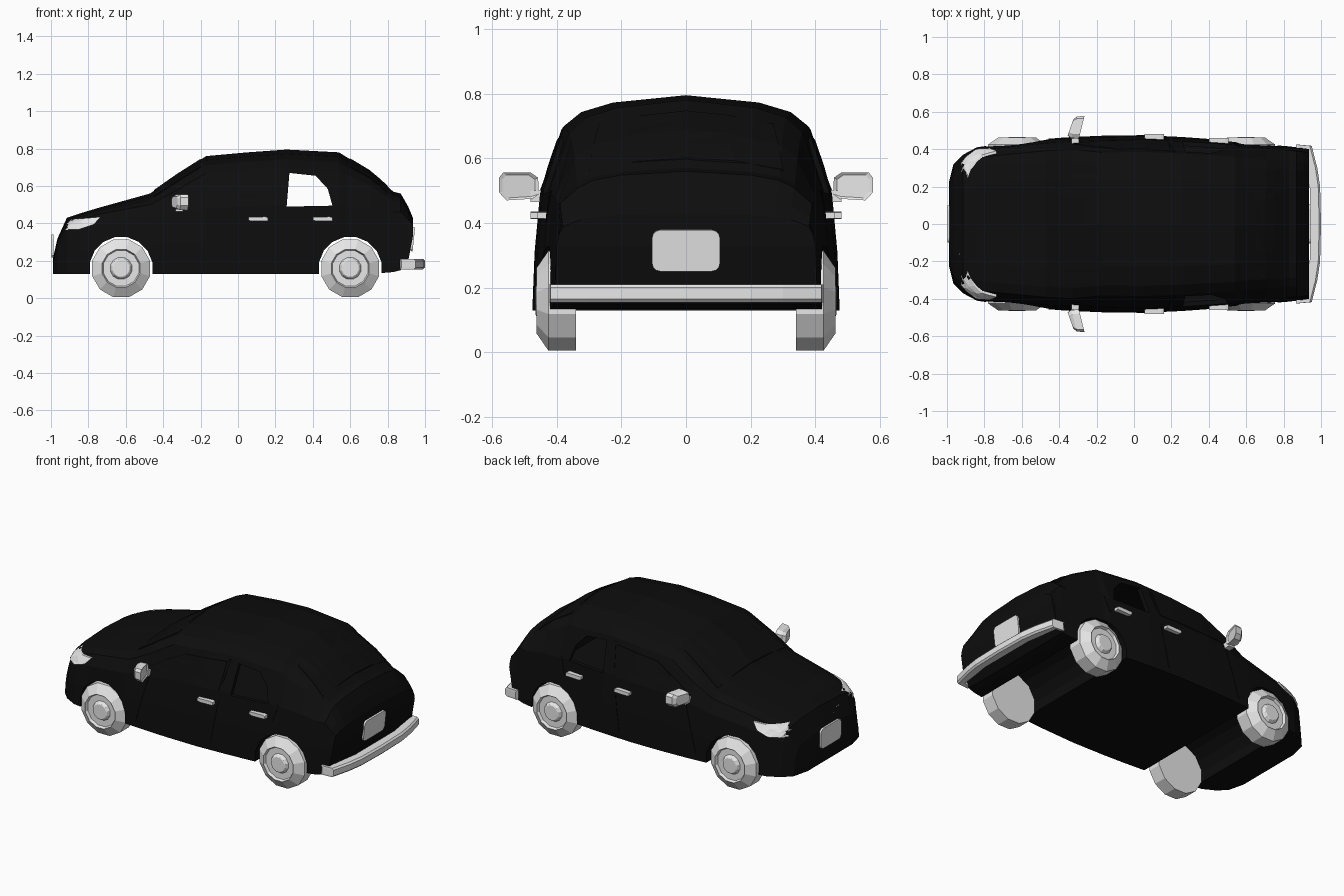
import bpy, bmesh, math
from mathutils import Vector, Matrix
from mathutils.bvhtree import BVHTree

if "Cube" in bpy.data.objects:
    bpy.data.objects.remove(bpy.data.objects["Cube"], do_unlink=True)


def material(name, v):
    m = bpy.data.materials.new(name)
    m.use_nodes = True
    m.diffuse_color = (v, v, v, 1)
    m.node_tree.nodes["Principled BSDF"].inputs["Base Color"].default_value = (v, v, v, 1)
    return m


BLACK = material("black_paint", 0.004)
GREY = material("light_grey", 0.8)


def finish(name, bm, mat):
    bmesh.ops.recalc_face_normals(bm, faces=bm.faces)
    mesh = bpy.data.meshes.new(name)
    bm.to_mesh(mesh)
    bm.free()
    mesh.materials.append(mat)
    ob = bpy.data.objects.new(name, mesh)
    bpy.context.collection.objects.link(ob)
    return ob


def loft(name, rings, mat):
    """Skin closed rings of points and cap both ends."""
    bm = bmesh.new()
    rows = [[bm.verts.new(p) for p in r] for r in rings]
    n = len(rows[0])
    for a, b in zip(rows, rows[1:]):
        for i in range(n):
            bm.faces.new((a[i], a[(i + 1) % n], b[(i + 1) % n], b[i]))
    bm.faces.new(rows[0])
    bm.faces.new(rows[-1])
    return finish(name, bm, mat)


def prism_y(name, outline, y0, y1, mat):
    return loft(name, [[(x, y, z) for x, z in outline] for y in (y0, y1)], mat)


def circle(cx, cz, r, n):
    return [(cx + r * math.cos((i + .5) * math.tau / n),
             cz + r * math.sin((i + .5) * math.tau / n)) for i in range(n)]


def cut(target, cutter):
    mod = target.modifiers.new("cut", 'BOOLEAN')
    mod.operation, mod.solver, mod.object = 'DIFFERENCE', 'EXACT', cutter
    bpy.context.view_layer.objects.active = target
    bpy.ops.object.modifier_apply(modifier=mod.name)
    bpy.data.objects.remove(cutter, do_unlink=True)


# Body sections: x, half width, floor, belt, roof edge, roof centre
STATIONS = [
    (-.99, .22, .13, .16, .19, .21), (-.965, .32, .13, .24, .29, .32),
    (-.915, .37, .13, .34, .39, .43), (-.84, .41, .13, .37, .42, .455),
    (-.74, .425, .13, .39, .45, .485), (-.47, .455, .13, .43, .50, .56),
    (-.33, .465, .13, .46, .575, .66), (-.17, .472, .13, .48, .67, .76),
    (.05, .475, .13, .49, .69, .78), (.26, .465, .13, .50, .70, .795),
    (.54, .445, .13, .50, .68, .78), (.58, .435, .13, .49, .66, .755),
    (.71, .425, .13, .48, .60, .68), (.83, .415, .14, .46, .52, .57),
    (.87, .41, .15, .46, .51, .56), (.91, .405, .2, .42, .45, .49),
    (.935, .40, .33, .39, .41, .43)]


def section(x, w, floor, belt, edge, top):
    f = .81 if x > -.2 else .86
    half = [(w, floor), (w * .985, (floor + belt) / 2), (w * .95, belt), (w * f, edge),
            (w * f * .86, edge + (top - edge) * .45), (w * f * .6, edge + (top - edge) * .76)]
    return ([(x, y, z) for y, z in half] + [(x, 0, top)]
            + [(x, -y, z) for y, z in reversed(half)])


body = loft("body", [section(*s) for s in STATIONS], BLACK)
surface = BVHTree.FromPolygons([v.co for v in body.data.vertices],
                               [p.vertices for p in body.data.polygons])

# Hollow cabin, open rear door windows and wheel arches
cabin = loft("cabin_space", [section(x, w - .025, .37, belt - .01, edge - .02, top - .025)
                             for x, w, _, belt, edge, top in STATIONS[6:13]], BLACK)
cut(body, cabin)
cut(body, prism_y("window_cutter", [(.26, .49), (.505, .495), (.48, .585), (.415, .655),
                                    (.275, .67)], -1, 1, BLACK))
WHEELS_X = (-.625, .6)
for cx in WHEELS_X:
    cut(body, prism_y("arch_cutter", circle(cx, .16, .17, 16), -1, 1, BLACK))


def panel(name, outline, place, direction, mat, lift=.004, cuts=3):
    """Lay a flat outline onto the body surface along a direction."""
    bm = bmesh.new()
    bm.faces.new([bm.verts.new(place(*p)) for p in outline])
    bmesh.ops.triangulate(bm, faces=bm.faces[:])
    bmesh.ops.subdivide_edges(bm, edges=bm.edges[:], cuts=cuts, use_grid_fill=True)
    d = Vector(direction)
    for v in bm.verts:
        hit, normal = surface.ray_cast(v.co, d)[:2]
        if hit is None:
            hit, normal = surface.find_nearest(v.co + d * 1.6)[:2]
        v.co = hit - d * lift
    res = bmesh.ops.extrude_face_region(bm, geom=bm.faces[:])
    for v in res["geom"]:
        if isinstance(v, bmesh.types.BMVert):
            v.co += d * (lift + .004)
    return finish(name, bm, mat)


FRONT_GLASS = [(-.33, .5), (.18, .5), (.2, .665), (-.08, .64), (-.22, .57)]
HEADLIGHT = [(-.95, .365), (-.85, .368), (-.77, .395), (-.735, .435), (-.89, .422)]
SEAMS = {"front_door_seam": [(-.39, .17), (-.38, .17), (-.3, .46), (-.31, .46)],
         "middle_door_seam": [(.13, .17), (.14, .17), (.22, .68), (.21, .68)],
         "rear_door_seam": [(.53, .4), (.54, .4), (.57, .5), (.56, .5)]}


def wheel(name, cx, s):
    """Tyre, dished rim and hub turned as one profile."""
    profile = [(.34, .16), (.425, .16), (.455, .115), (.462, .105), (.445, .098),
               (.445, .06), (.462, .05), (.465, .045)]
    return loft(name, [[(x, s * y, z) for x, z in circle(cx, .16, r, 12)]
                       for y, r in profile], GREY)


for side, s in (("left", 1), ("right", -1)):
    side_place, side_dir = (lambda x, z: (x, s * 1.5, z)), (0, -s, 0)
    panel("front_door_glass_" + side, FRONT_GLASS, side_place, side_dir, BLACK)
    panel("headlight_" + side, HEADLIGHT, side_place, side_dir, GREY, .014)
    for seam, shape in SEAMS.items():
        panel(seam + "_" + side, shape, side_place, side_dir, BLACK, .003)
    for end, cx in zip(("front", "rear"), WHEELS_X):
        wheel(end + "_wheel_" + side, cx, s)

    # Door handles
    for end, x0, y in (("front", .055, .462), ("rear", .4, .443)):
        outline = [(x0, .415), (x0 + .02, .41), (x0 + .105, .412), (x0 + .105, .43),
                   (x0 + .09, .434), (x0, .432)]
        grip = prism_y(end + "_handle_" + side, outline, s * (y - .03), s * (y + .018), GREY)
        grip.data.transform(Matrix.Translation((0, 0, .002)))

    # Door mirror: stem and a swept-back hexagonal shell
    stem = [(-.335, .465), (-.295, .465), (-.295, .5), (-.335, .5)]
    prism_y("mirror_stem_" + side, stem, s * .43, s * .48, GREY)
    face = [(.455, .49), (.475, .475), (.555, .47), (.578, .495), (.578, .54),
            (.565, .556), (.48, .556), (.457, .54)]
    rings = []
    for dx, k in ((-.03, .7), (-.012, .95), (.03, 1), (.024, .82)):
        rings.append([(-.31 + dx + (y - .515) * .25, s * (.515 + (y - .515) * k),
                       .513 + (z - .513) * k) for y, z in face])
    loft("mirror_" + side, rings, GREY)

# Windscreen and tailgate glass
down = (0, 0, -1)
panel("windscreen", [(-.45, -.33), (-.45, .33), (-.2, .3), (-.2, -.3)],
      lambda x, y: (x, y, 2), down, BLACK)
panel("tailgate_glass", [(.6, -.27), (.6, .27), (.8, .3), (.8, -.3)],
      lambda x, y: (x, y, 2), down, BLACK)


def plate(name, x, z, w, h, tilt):
    """Rounded number panel facing along x."""
    r, pts = .025, []
    for sy, sz, start in ((1, 1, 0), (-1, 1, 90), (-1, -1, 180), (1, -1, 270)):
        for a in (0, 30, 60, 90):
            t = math.radians(start + a)
            pts.append((sy * (w - r) + r * math.cos(t), sz * (h - r) + r * math.sin(t)))
    ob = loft(name, [[(dx, y, dz) for y, dz in pts] for dx in (-.006, .006)], GREY)
    ob.data.transform(Matrix.Translation((x, 0, z)) @ Matrix.Rotation(tilt, 4, 'Y'))


plate("front_plate", -.992, .28, .1, .062, 0)
plate("rear_plate", .934, .315, .105, .064, math.radians(6))

# Rear bumper: rectangular bar swept round the tail
path = [(.865, .425, .02), (.94, .418, .03), (.97, .3, .045), (.985, .2, .045), (.99, 0, .05)]
path += [(x, -y, t) for x, y, t in reversed(path[:-1])]
rings = []
for x, y, t in path:
    inner_x, inner_y = (x, y * .95) if x < .9 else (x - t, y * .95)
    rings.append([(inner_x, inner_y, .16), (x, y, .155), (x + .01, y, .165),
                  (x + .01, y, .2), (x, y, .21), (inner_x, inner_y, .21)])
loft("rear_bumper", rings, GREY)
